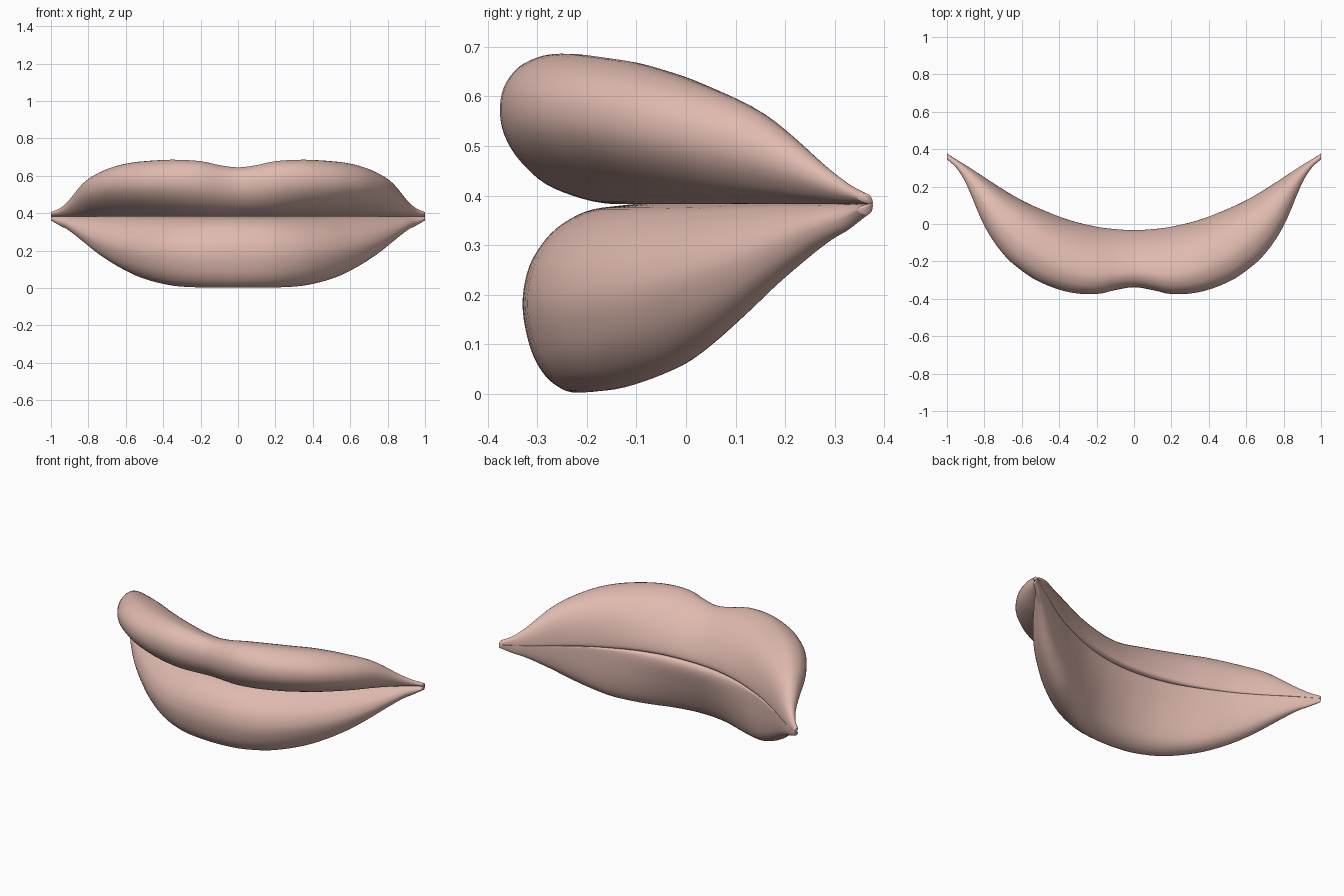
import bpy
import bmesh
import math

cube = bpy.data.objects.get("Cube")
if cube:
    bpy.data.objects.remove(cube, do_unlink=True)

SEAM = 0.383
RINGS = 96          # cross-sections from corner to corner
STEPS = 4           # points between two section control points

skin = bpy.data.materials.new("lip pink")
skin.use_nodes = True
pink = (0.74, 0.49, 0.43, 1)
skin.diffuse_color = pink
skin.node_tree.nodes["Principled BSDF"].inputs["Base Color"].default_value = pink

# Distance from the middle at which the outlines are given
STATIONS = [0, .1, .2, .35, .5, .6, .7, .8, .9, .95, 1]
BACK = [-.033, -.028, -.015, .022, .08, .127, .185, .25, .315, .345, .377]
# How far each section fans outward at its front end
FAN = [0, .03, .06, .11, .15, .155, .13, .085, .037, .017, 0]


def hermite(p0, p1, m0, m1, t):
    """Cubic between two values with given end slopes."""
    return ((2*t**3 - 3*t**2 + 1) * p0 + (t**3 - 2*t**2 + t) * m0
            + (3*t**2 - 2*t**3) * p1 + (t**3 - t**2) * m1)


def outline(values, x):
    """Smooth mirrored outline through the stations."""
    x = min(abs(x), 1)
    last = len(STATIONS) - 1
    i = max(k for k in range(last) if STATIONS[k] <= x)

    def slope(k):
        if k == 0:
            return 0
        lo, hi = k - 1, min(k + 1, last)
        return (values[hi] - values[lo]) / (STATIONS[hi] - STATIONS[lo])

    span = STATIONS[i + 1] - STATIONS[i]
    return hermite(values[i], values[i + 1], slope(i) * span,
                   slope(i + 1) * span, (x - STATIONS[i]) / span)


def closed_curve(points):
    """Smooth closed section through a few control points."""
    n = len(points)
    result = []
    for i in range(n):
        a, b, c, d = (points[(i + k) % n] for k in (-1, 0, 1, 2))
        for s in range(STEPS):
            result.append([max(0, hermite(b[k], c[k], (c[k] - a[k]) / 2,
                                          (d[k] - b[k]) / 2, s / STEPS))
                           for k in (0, 1)])
    return result


def make_lip(name, section, front, edge, lean):
    """Loft a section (depth, height) between front, back, seam and edge."""
    curve = closed_curve(section)
    crest = max(curve, key=lambda p: p[1])[0]
    bm = bmesh.new()
    rings = []
    for r in range(RINGS + 1):
        # Rings crowd together toward the corners
        back_x = math.sin((r / RINGS - 0.5) * math.pi)
        front_x = back_x + math.copysign(outline(FAN, back_x), back_x)
        y0, y1 = outline(front, front_x), outline(BACK, back_x)
        # The crest drifts backward toward the corners
        drift = lean * math.sin(min(1, abs(back_x) / 0.6) * math.pi / 2) ** 2

        def depth(u):
            return u + drift * u * (1 - u)

        def across(u):
            return front_x + (back_x - front_x) * depth(u)

        z1 = outline(edge, across(crest))
        rings.append([bm.verts.new((across(u), y0 + (y1 - y0) * depth(u),
                                    SEAM + (z1 - SEAM) * v))
                      for u, v in curve])
    for a, b in zip(rings, rings[1:]):
        for k in range(len(curve)):
            j = (k + 1) % len(curve)
            bm.faces.new((a[k], a[j], b[j], b[k]))
    bm.faces.new(rings[0])
    bm.faces.new(rings[-1])
    bmesh.ops.recalc_face_normals(bm, faces=bm.faces)
    for face in bm.faces:
        face.smooth = True
    mesh = bpy.data.meshes.new(name)
    bm.to_mesh(mesh)
    bm.free()
    mesh.materials.append(skin)
    lip = bpy.data.objects.new(name, mesh)
    bpy.context.collection.objects.link(lip)


# Upper lip: full rolled front, double peak with a dip in the middle
make_lip(
    "upper_lip",
    [(0, .66), (.03, .82), (.12, .95), (.28, 1), (.54, .89), (.78, .63),
     (.94, .33), (1, .11), (.97, .02), (.84, 0), (.62, 0), (.44, .04),
     (.24, .14), (.1, .3), (.02, .48)],
    front=[-.338, -.353, -.375, -.364, -.312, -.25, -.16, -.01, .22, .3, .346],
    edge=[.645, .657, .678, .686, .678, .665, .635, .578, .468, .428, .405],
    lean=0.65)

# Lower lip: one even, full curve
make_lip(
    "lower_lip",
    [(0, .53), (.03, .7), (.1, .85), (.22, .96), (.39, 1), (.62, .89),
     (.81, .62), (.95, .31), (1, .13), (.97, .03), (.85, 0), (.65, .01),
     (.43, .04), (.23, .13), (.1, .25), (.03, .37)],
    front=[-.33, -.327, -.315, -.265, -.175, -.095, -.005, .105, .235, .305,
           .346],
    edge=[.003, .003, .004, .014, .05, .096, .16, .237, .308, .333, .362],
    lean=0.9)
